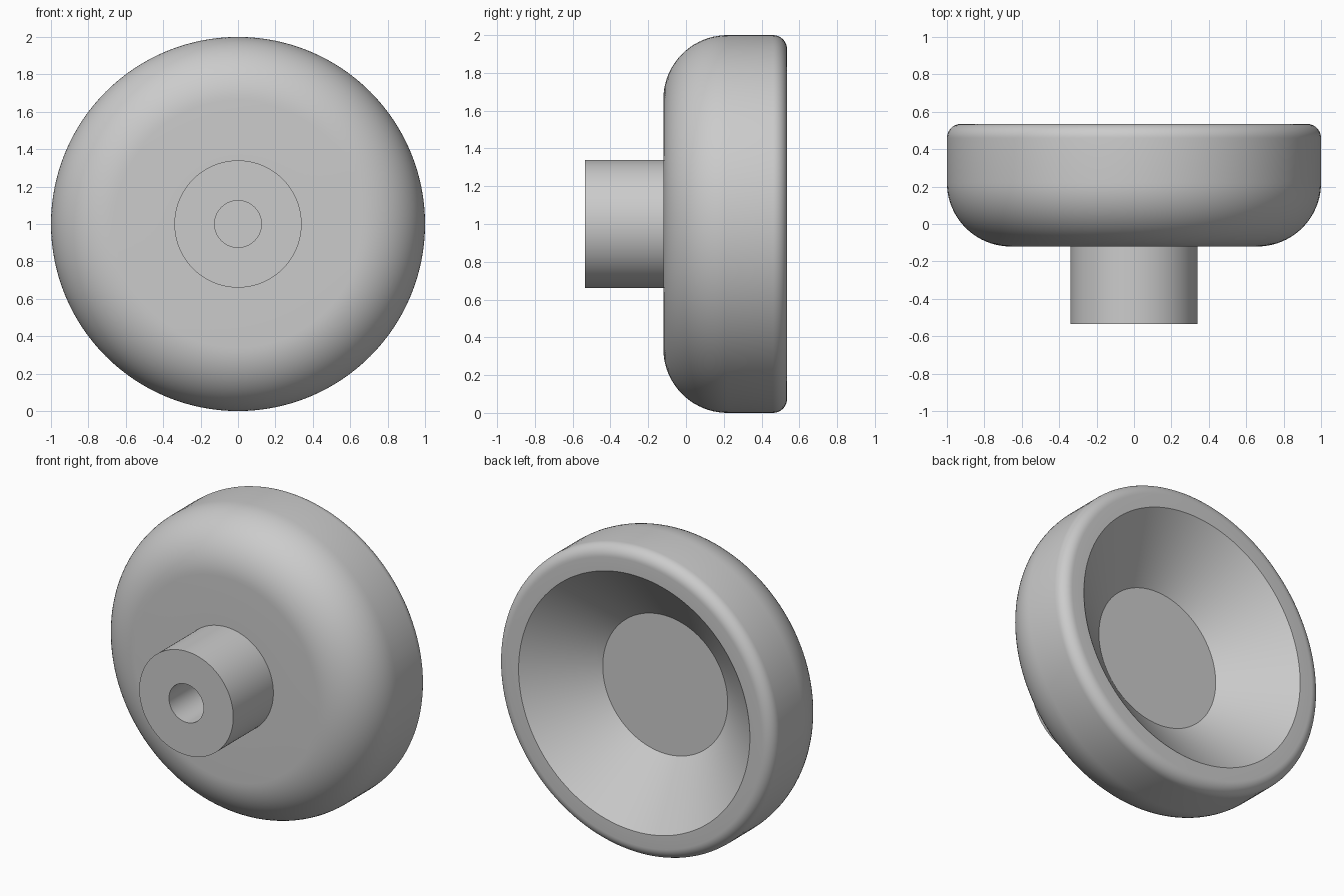
import bpy, bmesh, math
from mathutils import Vector, Matrix

cube = bpy.data.objects.get("Cube")
if cube:
    bpy.data.objects.remove(cube, do_unlink=True)

SEGMENTS = 128
FRONT, BACK = -0.12, 0.535      # body depth range
HUB_FRONT = -0.535
SHOULDER, LIP = 0.34, 0.075     # edge rounding radii

grey = bpy.data.materials.new("plain grey")
grey.use_nodes = True
colour = (0.6, 0.6, 0.6, 1)
grey.diffuse_color = colour
grey.node_tree.nodes["Principled BSDF"].inputs["Base Color"].default_value = colour


def arc(radius, y, size, start, end, steps):
    """Points of a rounded corner, as (radius, y) pairs."""
    angles = [math.radians(start + (end - start) * i / steps) for i in range(steps + 1)]
    return [(radius + size * math.cos(a), y + size * math.sin(a)) for a in angles]


def lathe(name, profile):
    """Revolve a (radius, y) profile about the y axis."""
    bm = bmesh.new()
    verts = [bm.verts.new((r, y, 0)) for r, y in profile]
    edges = [bm.edges.new(pair) for pair in zip(verts, verts[1:])]
    bmesh.ops.spin(bm, geom=verts + edges, cent=(0, 0, 0), axis=(0, 1, 0),
                   angle=math.tau, steps=SEGMENTS)
    bmesh.ops.remove_doubles(bm, verts=bm.verts, dist=0.0001)
    bmesh.ops.recalc_face_normals(bm, faces=bm.faces)
    bmesh.ops.transform(bm, matrix=Matrix.Translation(Vector((0, 0, 1))), verts=bm.verts)
    mesh = bpy.data.meshes.new(name)
    bm.to_mesh(mesh)
    bm.free()
    mesh.materials.append(grey)
    obj = bpy.data.objects.new(name, mesh)
    bpy.context.collection.objects.link(obj)
    bpy.ops.object.select_all(action="DESELECT")
    obj.select_set(True)
    bpy.context.view_layer.objects.active = obj
    bpy.ops.object.shade_smooth_by_angle(angle=math.radians(25))
    return obj


# Blind bore and cylindrical hub
hub = [(0, FRONT), (0.125, FRONT), (0.125, HUB_FRONT), (0.34, HUB_FRONT), (0.34, FRONT)]
# Large front shoulder and small rounded back lip
rim = arc(1 - SHOULDER, FRONT + SHOULDER, SHOULDER, -90, 0, 20)
rim += arc(1 - LIP, BACK - LIP, LIP, 0, 90, 10)
# Conical recess with a flat floor
recess = [(0.837, BACK), (0.452, 0.215), (0, 0.215)]

lathe("round_knob", hub + rim + recess)
